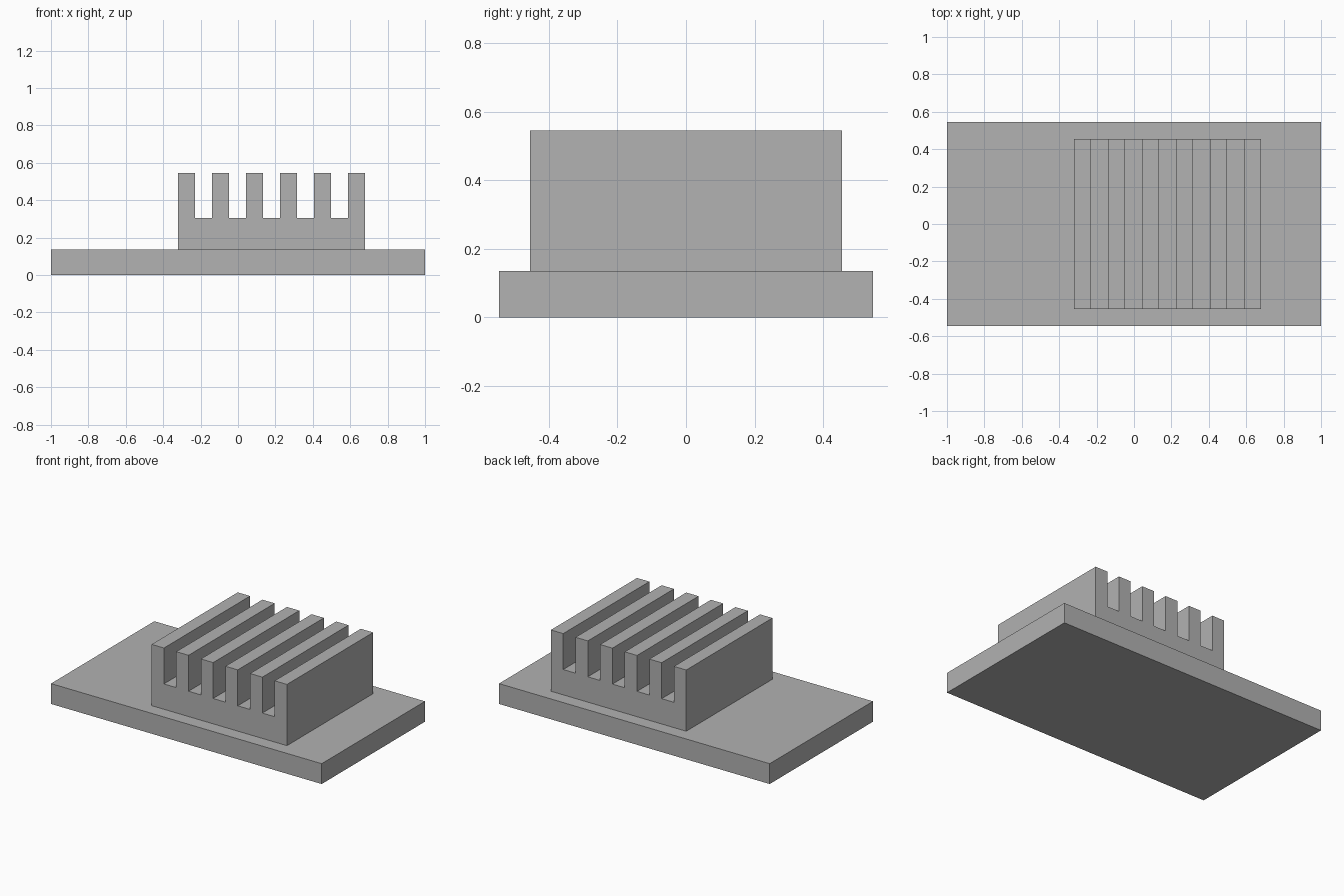
import bpy
import bmesh

cube = bpy.data.objects.get("Cube")
if cube:
    bpy.data.objects.remove(cube, do_unlink=True)

grey = bpy.data.materials.new("mid_grey")
grey.use_nodes = True
colour = (0.445, 0.445, 0.445, 1)
grey.diffuse_color = colour
grey.node_tree.nodes["Principled BSDF"].inputs["Base Color"].default_value = colour


def extrude_profile(name, profile, depth):
    """Extrude an x-z outline along y, centred on y = 0."""
    bm = bmesh.new()
    face = bm.faces.new([bm.verts.new((x, -depth / 2, z)) for x, z in profile])
    moved = bmesh.ops.extrude_face_region(bm, geom=[face])["geom"]
    verts = [v for v in moved if isinstance(v, bmesh.types.BMVert)]
    bmesh.ops.translate(bm, verts=verts, vec=(0, depth, 0))
    bmesh.ops.recalc_face_normals(bm, faces=bm.faces)
    mesh = bpy.data.meshes.new(name)
    bm.to_mesh(mesh)
    bm.free()
    mesh.materials.append(grey)
    obj = bpy.data.objects.new(name, mesh)
    bpy.context.collection.objects.link(obj)
    return obj


base_top, slot_floor, fin_top = 0.136, 0.305, 0.545

# Base plate
extrude_profile("base_plate", [(-1, 0), (1, 0), (1, base_top), (-1, base_top)], 1.09)

# Finned block: six fins separated by five equal slots
left, right, fins = -0.32, 0.68, 6
step = (right - left) / (2 * fins - 1)
outline = [(right, base_top), (left, base_top)]
for i in range(fins):
    x = left + 2 * i * step
    if i:
        outline.append((x, slot_floor))
    outline += [(x, fin_top), (x + step, fin_top)]
    if i < fins - 1:
        outline.append((x + step, slot_floor))
extrude_profile("finned_block", outline, 0.909)
